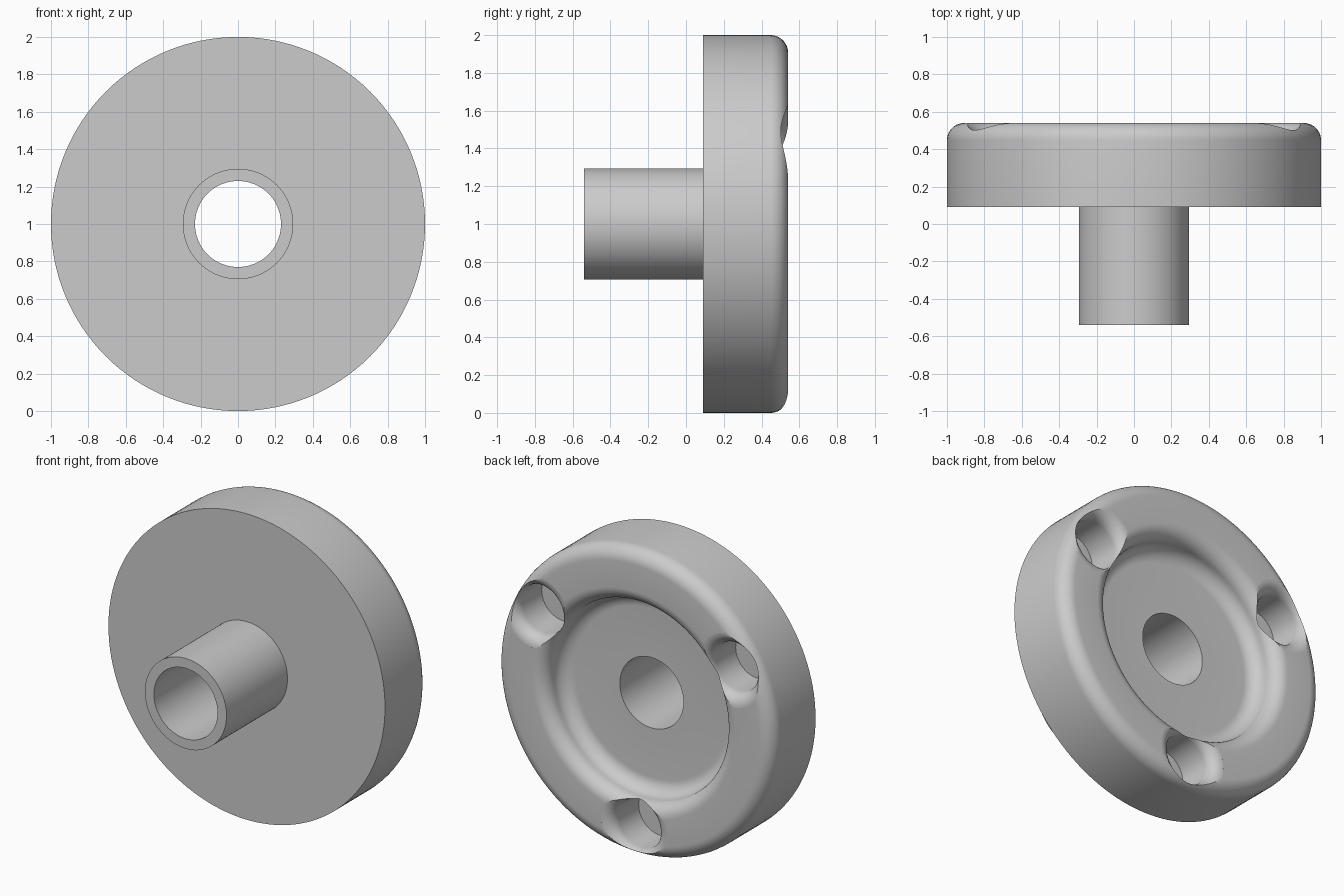
import bpy
import bmesh
from math import sin, cos, pi, radians

default = bpy.data.objects.get("Cube")
if default:
    bpy.data.objects.remove(default, do_unlink=True)

grey = bpy.data.materials.new("plain_grey")
grey.use_nodes = True
colour = (0.6, 0.6, 0.6, 1)
grey.diffuse_color = colour
grey.node_tree.nodes["Principled BSDF"].inputs["Base Color"].default_value = colour


def arc(r, y, radius, start, end, steps=10):
    """Rounded corner in the (radius, y) profile plane, angles in degrees."""
    angles = [radians(start + (end - start) * i / steps) for i in range(steps + 1)]
    return [(r + radius * cos(a), y + radius * sin(a)) for a in angles]


def lathe(name, profile, centre, segments):
    """Revolve a closed (radius, y) profile about a y-directed axis."""
    bm = bmesh.new()
    rings = []
    for i in range(segments):
        a = 2 * pi * i / segments
        rings.append([bm.verts.new((centre[0] + r * cos(a), y, centre[1] + r * sin(a)))
                      for r, y in profile])
    n = len(profile)
    for i in range(segments):
        here, there = rings[i], rings[(i + 1) % segments]
        for j in range(n):
            k = (j + 1) % n
            bm.faces.new((here[j], here[k], there[k], there[j]))
    bmesh.ops.remove_doubles(bm, verts=bm.verts, dist=1e-5)
    bmesh.ops.dissolve_degenerate(bm, edges=bm.edges, dist=1e-6)
    bmesh.ops.recalc_face_normals(bm, faces=bm.faces)
    mesh = bpy.data.meshes.new(name)
    bm.to_mesh(mesh)
    bm.free()
    obj = bpy.data.objects.new(name, mesh)
    bpy.context.collection.objects.link(obj)
    mesh.materials.append(grey)
    return obj


# Flanged disc with hollow stem, rounded rim and dished back
back, floor = 0.54, 0.355
f = (back - floor) / 2
wall = 0.644
profile = [(0.23, -0.54), (0.295, -0.54), (0.295, 0.09), (1, 0.09)]
profile += arc(1 - f, back - f, f, 0, 90)
profile += arc(wall + f, back - f, f, 90, 180)
profile += arc(wall - f, floor + f, f, 0, -90)[1:]
profile += [(0.23, floor)]
body = lathe("flanged_disc", profile, (0, 1), 128)

# Three blind screw holes with rounded mouths
hole_r, lip, ring = 0.16, 0.08, 0.81
hole = [(0, 0.26), (hole_r, 0.26)]
hole += arc(hole_r + lip, back - lip, lip, 180, 92)
hole += [(hole_r + lip, 0.65), (0, 0.65)]
cutters = []
for i in range(3):
    a = radians(30 + 120 * i)
    cutter = lathe("hole_cutter", hole, (ring * cos(a), 1 + ring * sin(a)), 64)
    cutter.hide_render = True
    mod = body.modifiers.new("screw_hole", "BOOLEAN")
    mod.operation = "DIFFERENCE"
    mod.solver = "EXACT"
    mod.object = cutter
    cutters.append(cutter)

# Apply the cuts and smooth the curved surfaces
bpy.ops.object.select_all(action="DESELECT")
body.select_set(True)
bpy.context.view_layer.objects.active = body
for mod in list(body.modifiers):
    bpy.ops.object.modifier_apply(modifier=mod.name)
for cutter in cutters:
    bpy.data.objects.remove(cutter, do_unlink=True)
bpy.ops.object.shade_smooth_by_angle(angle=radians(30))
